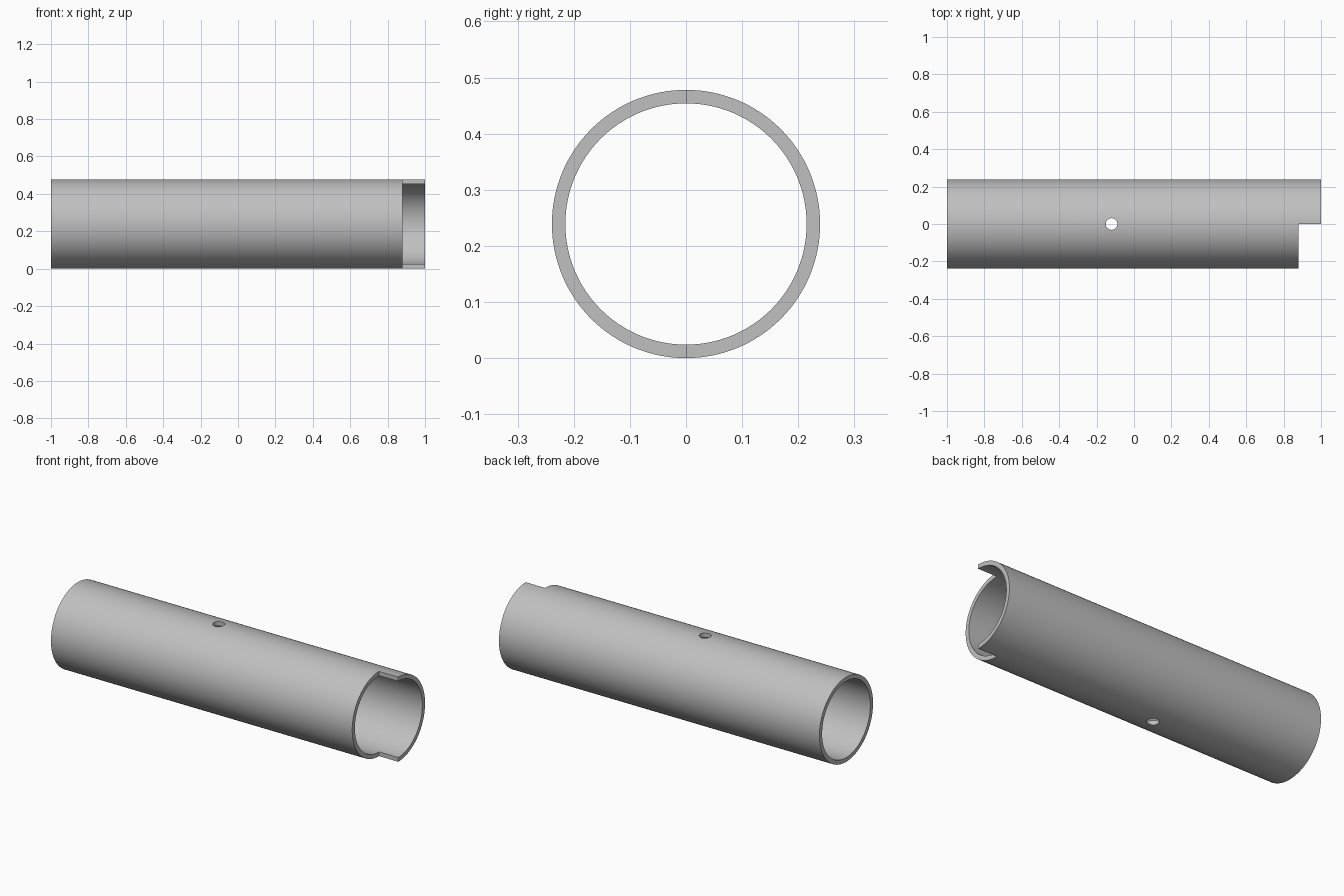
import bpy
import math
from mathutils import Matrix

cube = bpy.data.objects.get("Cube")
if cube:
    bpy.data.objects.remove(cube, do_unlink=True)

OUTER, INNER = 0.239, 0.215
NOTCH_X = 0.88
HOLE_X, HOLE_R = -0.12, 0.031

grey = bpy.data.materials.new("plain grey")
grey.use_nodes = True
colour = (0.53, 0.53, 0.53, 1)
grey.diffuse_color = colour
grey.node_tree.nodes["Principled BSDF"].inputs["Base Color"].default_value = colour


def cylinder(name, radius, depth, sides, location, along_x=False):
    bpy.ops.mesh.primitive_cylinder_add(vertices=sides, radius=radius, depth=depth)
    obj = bpy.context.object
    obj.name = name
    turn = Matrix.Rotation(math.pi / 2, 4, "Y") if along_x else Matrix()
    obj.data.transform(Matrix.Translation(location) @ turn)
    obj.data.materials.append(grey)
    return obj


def cut(target, cutter):
    mod = target.modifiers.new("cut", "BOOLEAN")
    mod.operation = "DIFFERENCE"
    mod.solver = "EXACT"
    mod.object = cutter
    bpy.context.view_layer.objects.active = target
    bpy.ops.object.modifier_apply(modifier=mod.name)
    bpy.data.objects.remove(cutter, do_unlink=True)


# Hollow tube lying along x
tube = cylinder("tube", OUTER, 2, 128, (0, 0, OUTER), True)
cut(tube, cylinder("bore", INNER, 3, 128, (0, 0, OUTER), True))

# Front half of the +x end stepped back
bpy.ops.mesh.primitive_cube_add(size=1)
notch = bpy.context.object
notch.name = "notch"
notch.data.transform(Matrix.Translation((NOTCH_X + 0.5, -0.5, OUTER)))
notch.data.materials.append(grey)
cut(tube, notch)

# Pin hole through top and bottom walls
cut(tube, cylinder("pin_hole", HOLE_R, 2, 48, (HOLE_X, 0, OUTER)))

bpy.ops.object.select_all(action="DESELECT")
tube.select_set(True)
bpy.context.view_layer.objects.active = tube
bpy.ops.object.shade_smooth_by_angle(angle=math.radians(30))
